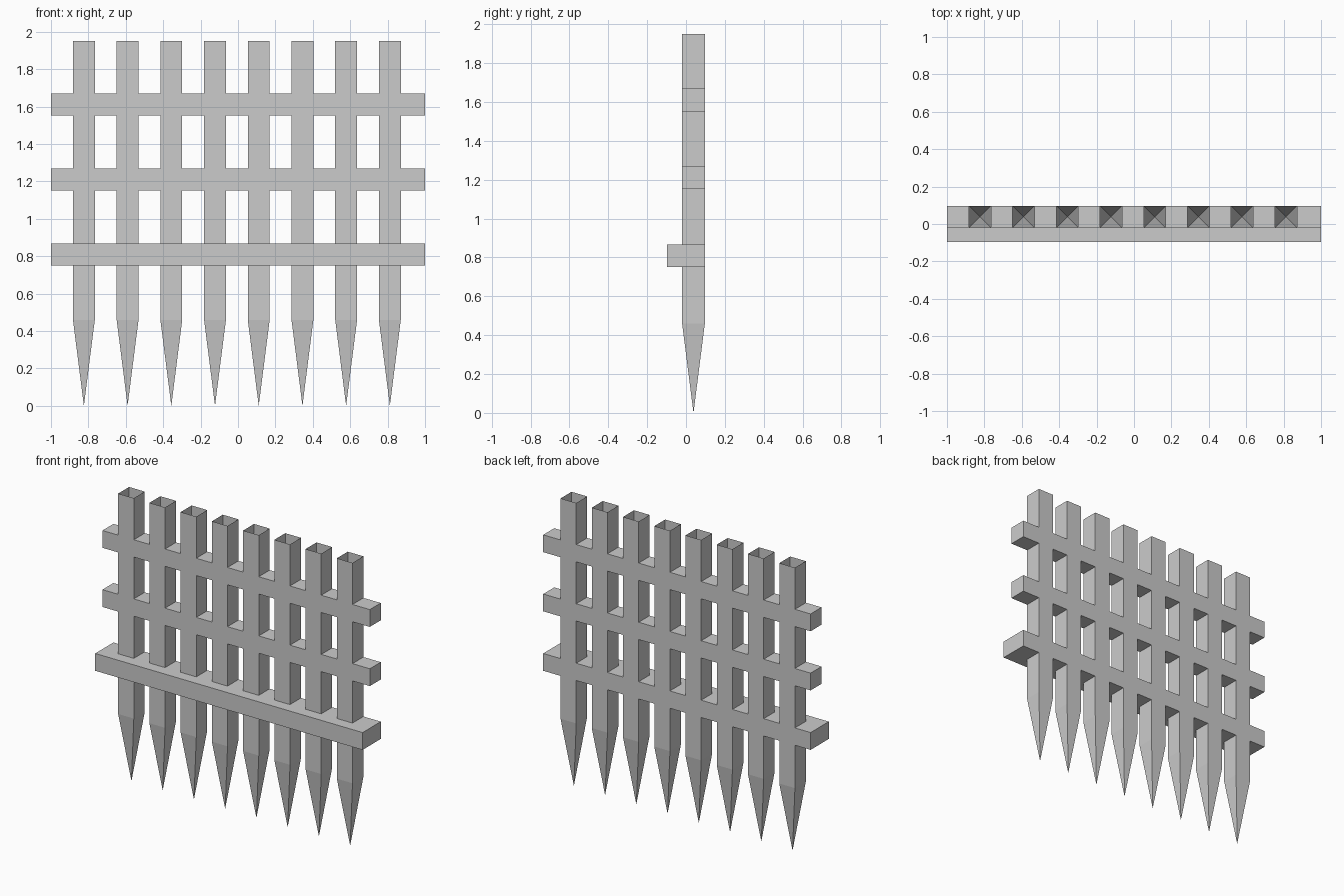
import bpy, bmesh

if "Cube" in bpy.data.objects:
    bpy.data.objects.remove(bpy.data.objects["Cube"])

N, STEP, FIRST = 8, 0.2337, -0.824
W = 0.117                      # post and rail thickness
Y0, Y1, YF = -0.02, 0.097, -0.097
SHOULDER, TOP = 0.46, 1.95
centers = [FIRST + i * STEP for i in range(N)]


def finish(name, bm):
    mesh = bpy.data.meshes.new(name)
    bm.to_mesh(mesh)
    bm.free()
    obj = bpy.data.objects.new(name, mesh)
    bpy.context.collection.objects.link(obj)
    return obj


def add_box(bm, x, y, z, skip=""):
    """Box from (min, max) ranges, leaving out hidden sides named in skip."""
    v = {(i, j, k): bm.verts.new((x[i], y[j], z[k]))
         for i in (0, 1) for j in (0, 1) for k in (0, 1)}
    sides = {"l": ((0,0,0), (0,0,1), (0,1,1), (0,1,0)),
             "r": ((1,0,0), (1,1,0), (1,1,1), (1,0,1)),
             "f": ((0,0,0), (1,0,0), (1,0,1), (0,0,1)),
             "b": ((0,1,0), (0,1,1), (1,1,1), (1,1,0)),
             "d": ((0,0,0), (0,1,0), (1,1,0), (1,0,0)),
             "u": ((0,0,1), (1,0,1), (1,1,1), (0,1,1))}
    for key, corners in sides.items():
        if key not in skip:
            bm.faces.new([v[c] for c in corners])


# Posts: hollow square tubes, open at the top, tapering to a spike
for i, cx in enumerate(centers):
    bm = bmesh.new()
    plan = [(cx - W/2, Y0), (cx + W/2, Y0), (cx + W/2, Y1), (cx - W/2, Y1)]
    low = [bm.verts.new((x, y, SHOULDER)) for x, y in plan]
    high = [bm.verts.new((x, y, TOP)) for x, y in plan]
    tip = bm.verts.new((cx, (Y0 + Y1) / 2, 0))
    for a in range(4):
        b = (a + 1) % 4
        bm.faces.new((low[a], low[b], high[b], high[a]))
        bm.faces.new((low[b], low[a], tip))
    finish(f"spiked_post_{i + 1}", bm)

# Rails: pieces flush between the posts, so the posts stay hollow
edges = [-1.0] + [cx + s * W/2 for cx in centers for s in (-1, 1)] + [1.0]
gaps = list(zip(edges[::2], edges[1::2]))
for name, z in (("lower_rail", 0.75), ("middle_rail", 1.152), ("upper_rail", 1.552)):
    bm = bmesh.new()
    for i, gap in enumerate(gaps):
        skip = ("" if i == 0 else "l") + ("" if i == N else "r")
        if name == "lower_rail":
            skip += "f"
        add_box(bm, gap, (Y0, Y1), (z, z + W), skip)
    # Front bar across the lower rail
    if name == "lower_rail":
        add_box(bm, (-1, 1), (YF, Y0), (z, z + W), "b")
    finish(name, bm)
